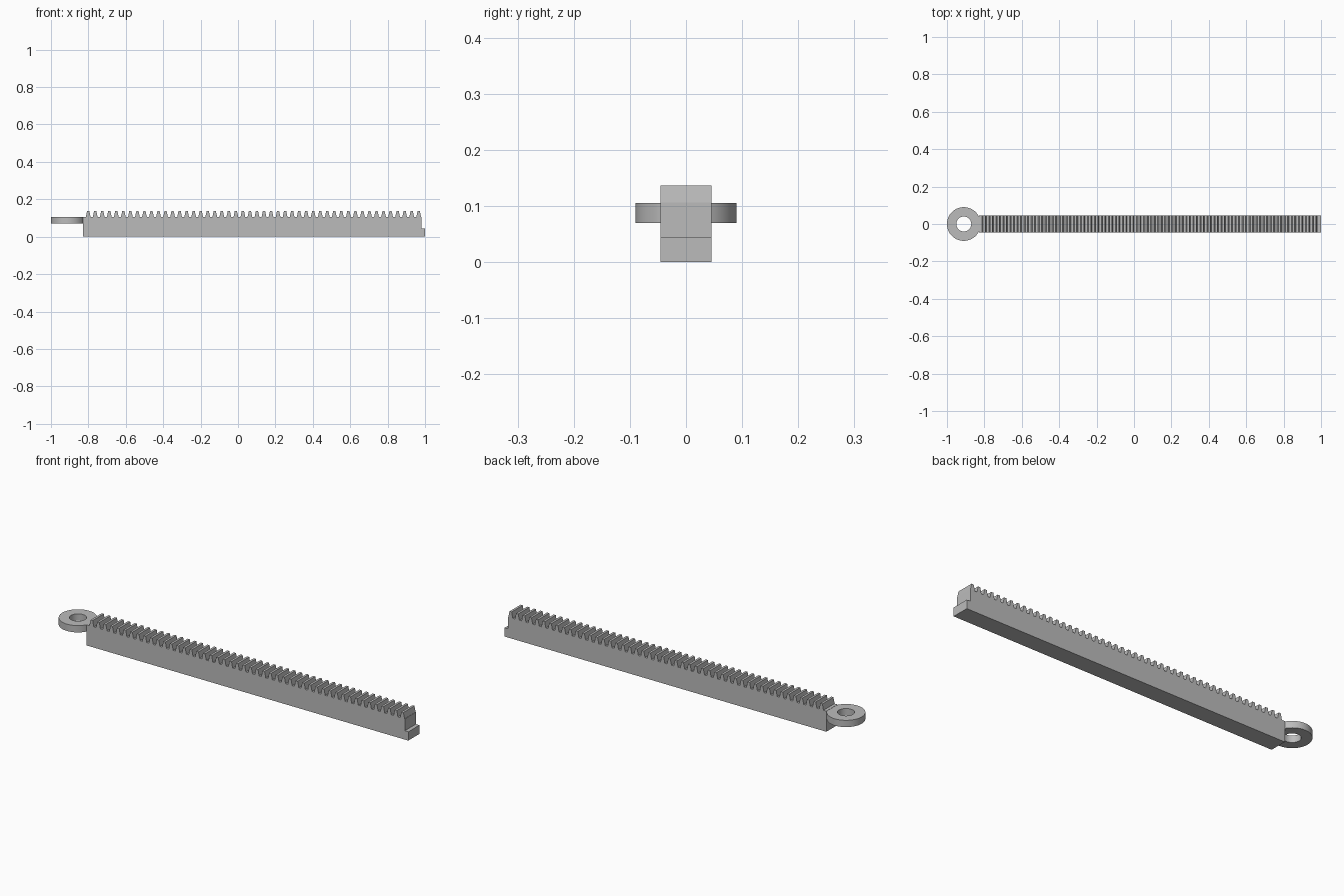
import bpy, bmesh, math

cube = bpy.data.objects.get("Cube")
if cube:
    bpy.data.objects.remove(cube, do_unlink=True)

grey = bpy.data.materials.new("plain grey")
grey.use_nodes = True
colour = (0.5, 0.5, 0.5, 1)
grey.diffuse_color = colour
grey.node_tree.nodes["Principled BSDF"].inputs["Base Color"].default_value = colour


def add_object(name, bm):
    bmesh.ops.recalc_face_normals(bm, faces=bm.faces)
    mesh = bpy.data.meshes.new(name)
    bm.to_mesh(mesh)
    bm.free()
    obj = bpy.data.objects.new(name, mesh)
    bpy.context.collection.objects.link(obj)
    mesh.materials.append(grey)
    return obj


# Toothed bar: one side profile with a stepped end, extruded across y
LEFT, RIGHT, HALF_WIDTH = -0.83, 0.98, 0.045
ROOT, TIP = 0.106, 0.137
TEETH, FIRST, PITCH = 48, -0.801, 0.0376
profile = [(LEFT, ROOT), (LEFT, 0), (1, 0), (1, 0.045), (RIGHT, 0.045), (RIGHT, ROOT)]
for i in reversed(range(TEETH)):
    x = FIRST + i * PITCH
    profile += [(x + 0.0125, ROOT), (x + 0.006, TIP), (x - 0.006, TIP), (x - 0.0125, ROOT)]

bm = bmesh.new()
side = bm.faces.new([bm.verts.new((x, -HALF_WIDTH, z)) for x, z in profile])
extruded = bmesh.ops.extrude_face_region(bm, geom=[side], use_keep_orig=True)
moved = [v for v in extruded["geom"] if isinstance(v, bmesh.types.BMVert)]
bmesh.ops.translate(bm, verts=moved, vec=(0, 2 * HALF_WIDTH, 0))
add_object("toothed_bar", bm)

# Mounting eye: a rectangular section swept round the hole
SEGMENTS, CENTRE = 64, -0.91
section = [(0.04, 0.07), (0.09, 0.07), (0.09, 0.105), (0.04, 0.105)]
bm = bmesh.new()
rings = []
for i in range(SEGMENTS):
    a = math.tau * i / SEGMENTS
    rings.append([bm.verts.new((CENTRE + r * math.cos(a), r * math.sin(a), z)) for r, z in section])
for i, ring in enumerate(rings):
    after = rings[(i + 1) % SEGMENTS]
    for j in range(4):
        k = (j + 1) % 4
        bm.faces.new((ring[j], ring[k], after[k], after[j]))
eye = add_object("mounting_eye", bm)
bpy.ops.object.select_all(action="DESELECT")
eye.select_set(True)
bpy.context.view_layer.objects.active = eye
bpy.ops.object.shade_smooth_by_angle(angle=math.radians(30))
